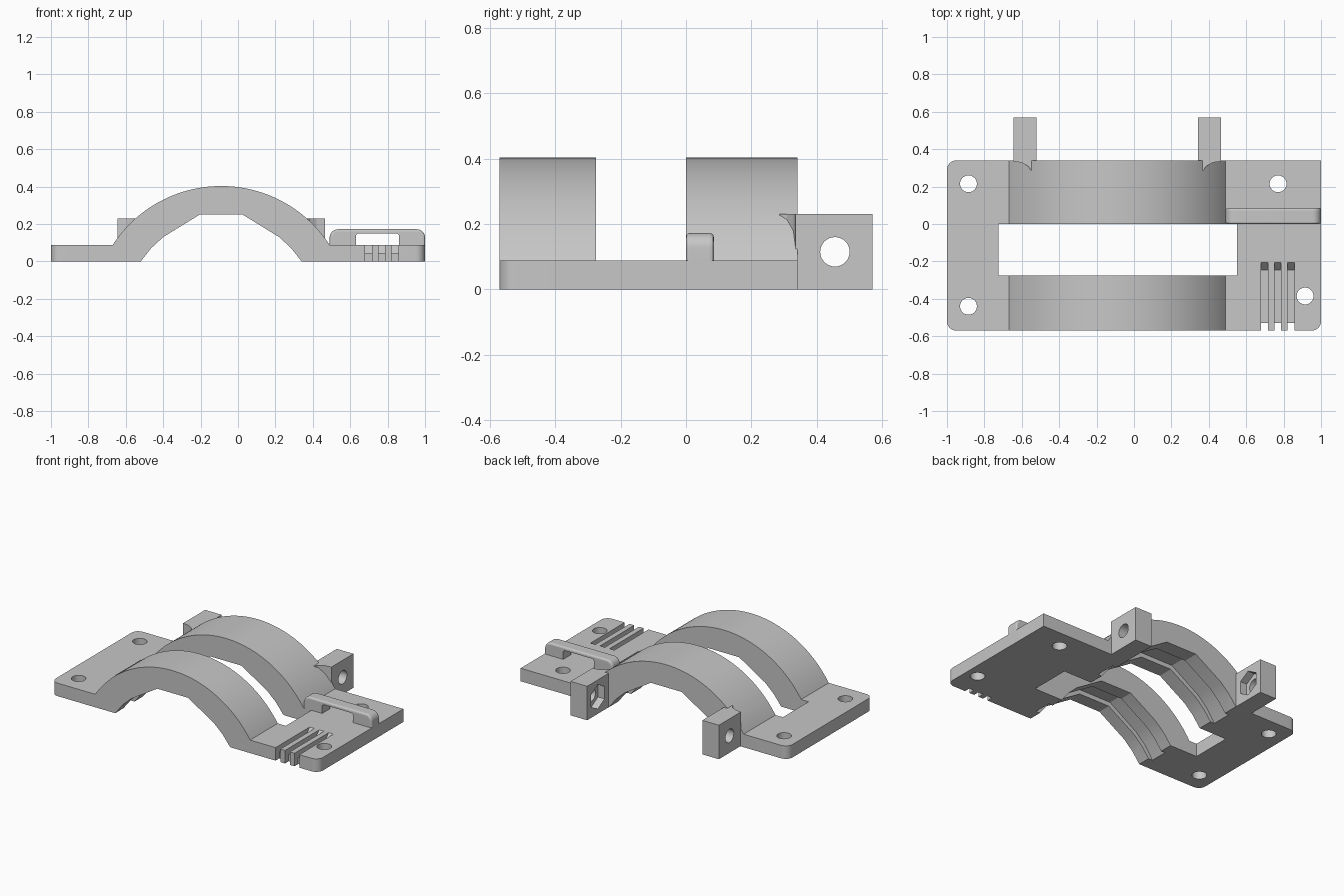
import bpy, bmesh, math
from mathutils import Vector

cube = bpy.data.objects.get("Cube")
if cube:
    bpy.data.objects.remove(cube, do_unlink=True)

grey = bpy.data.materials.new("plain grey")
grey.use_nodes = True
COLOUR = (0.57, 0.57, 0.57, 1)
grey.diffuse_color = COLOUR
grey.node_tree.nodes["Principled BSDF"].inputs["Base Color"].default_value = COLOUR

CX = -0.09                        # arch centre line
FRONT, BACK, THICK = -0.57, 0.34, 0.088


def prism(name, points, axis, lo, hi):
    """Extrude a 2D outline along an axis between lo and hi."""
    place = {"x": lambda a, b, t: (t, a, b),
             "y": lambda a, b, t: (a, t, b),
             "z": lambda a, b, t: (a, b, t)}[axis]
    bm = bmesh.new()
    face = bm.faces.new([bm.verts.new(place(a, b, lo)) for a, b in points])
    out = bmesh.ops.extrude_face_region(bm, geom=[face])
    moved = [g for g in out["geom"] if isinstance(g, bmesh.types.BMVert)]
    bmesh.ops.translate(bm, vec=Vector(place(0, 0, hi - lo)), verts=moved)
    bmesh.ops.recalc_face_normals(bm, faces=bm.faces)
    mesh = bpy.data.meshes.new(name)
    bm.to_mesh(mesh)
    bm.free()
    mesh.materials.append(grey)
    obj = bpy.data.objects.new(name, mesh)
    bpy.context.collection.objects.link(obj)
    return obj


def rect(a0, a1, b0, b1):
    return [(a0, b0), (a1, b0), (a1, b1), (a0, b1)]


def arc(a, b, r, start, end, n):
    return [(a + r * math.cos(math.radians(start + (end - start) * i / n)),
             b + r * math.sin(math.radians(start + (end - start) * i / n)))
            for i in range(n + 1)]


def circle(a, b, r, n=32, turn=0):
    return arc(a, b, r, turn, turn + 360, n)[:-1]


def mirrored(half):
    """Close a half profile about the arch centre line."""
    return [(CX + x, z) for x, z in half] + [(CX - x, z) for x, z in reversed(half)]


def combine(target, tool, operation):
    mod = target.modifiers.new(operation.title(), "BOOLEAN")
    mod.operation, mod.object, mod.solver = operation, tool, "EXACT"
    bpy.context.view_layer.objects.active = target
    bpy.ops.object.modifier_apply(modifier=mod.name)
    bpy.data.objects.remove(tool, do_unlink=True)


def add(tool):
    combine(body, tool, "UNION")


def cut(tool):
    combine(body, tool, "DIFFERENCE")


# Base plate with three rounded corners
R = 0.05
outline = (arc(-1 + R, FRONT + R, R, 180, 270, 8) + arc(1 - R, FRONT + R, R, 270, 360, 8)
           + [(1, BACK)] + arc(-1 + R, BACK - R, R, 90, 180, 8))
body = prism("clamp_body", outline, "z", 0, THICK)

# Two arched bands
BANDS = ((FRONT, -0.275), (0, BACK))
RAD, CZ = 0.691, -0.288
spread = math.degrees(math.acos((0.01 - CZ) / RAD))
band = arc(CX, CZ, RAD, 90 - spread, 90 + spread, 64)
for y0, y1 in BANDS:
    add(prism("arch_band", band, "y", y0, y1))

# Faceted channel under the bands, each with a shallow recess between two lips
channel = mirrored([(0.43, -0.1), (0.43, 0), (0.375, 0.07), (0.31, 0.13), (0.115, 0.25)])
cut(prism("channel_cutter", channel, "y", FRONT - 0.1, BACK + 0.1))
recess = mirrored([(0.46, -0.1), (0.46, 0), (0.4, 0.085), (0.33, 0.15), (0.125, 0.28)])
for y0, y1 in BANDS:
    lip = (y1 - y0) * 0.3
    cut(prism("recess_cutter", recess, "y", y0 + lip, y1 - lip))

# Slot between the bands
cut(prism("slot_cutter", rect(-0.725, 0.55, -0.275, 0), "z", -0.1, 0.2))

# Bolt lugs with a flared root blending into the rear band
lug = [(0.341, 0.3), (0.37, 0.285), (0.385, 0.308), (0.42, 0.328),
       (0.465, 0.335), (0.465, 0.57), (0.341, 0.57)]
for side in (1, -1):
    pts = [(x if side > 0 else 2 * CX - x, y) for x, y in lug]
    add(prism("bolt_lug", pts, "z", 0, 0.23))

# Mounting holes
for x, y in ((-0.885, 0.215), (-0.885, -0.44), (0.77, 0.215), (0.915, -0.385)):
    cut(prism("hole_cutter", circle(x, y, 0.045), "z", -0.1, 0.2))

# Bolt holes and hexagonal nut pockets on the inner lug faces
BY, BZ = 0.455, 0.115
for side in (1, -1):
    span = sorted((CX + side * 0.4, CX + side * 0.6))
    cut(prism("bolt_cutter", circle(BY, BZ, 0.045), "x", *span))
    span = sorted((CX + side * 0.4, CX + side * 0.48))
    cut(prism("nut_cutter", circle(BY, BZ, 0.083, 6, 30), "x", *span))

# Shallow cable grooves with ramped ends and open notches at the front edge
groove = [(FRONT - 0.1, 0.045), (-0.245, 0.045), (-0.205, THICK), (-0.205, 0.2),
          (FRONT - 0.1, 0.2)]
for i in range(3):
    x = 0.68 + 0.071 * i
    cut(prism("groove_cutter", groove, "x", x, x + 0.036))
    cut(prism("notch_cutter", rect(x, x + 0.036, FRONT - 0.1, -0.53), "z", -0.1, 0.2))

# Strap guide: rounded bar with a window beneath
bar = ([(0.49, 0.05), (1, 0.05)] + arc(0.955, 0.127, 0.045, 0, 90, 8)
       + arc(0.535, 0.127, 0.045, 90, 180, 8))
guide = prism("strap_guide", bar, "y", 0, 0.085)
bevel = guide.modifiers.new("Bevel", "BEVEL")
bevel.width, bevel.segments, bevel.limit_method = 0.012, 3, "ANGLE"
bevel.angle_limit = math.radians(40)
bpy.context.view_layer.objects.active = guide
bpy.ops.object.modifier_apply(modifier=bevel.name)
window = [(0.63, THICK), (0.86, THICK), (0.86, 0.14), (0.85, 0.15), (0.64, 0.15), (0.63, 0.14)]
combine(guide, prism("window_cutter", window, "y", -0.1, 0.2), "DIFFERENCE")
trim = prism("trim_cutter", rect(0.4, 1.1, -0.1, 0.2), "z", 0, THICK - 0.003)
combine(guide, trim, "DIFFERENCE")

# Smooth curves, crisp edges
for obj in (body, guide):
    bpy.ops.object.select_all(action="DESELECT")
    obj.select_set(True)
    bpy.context.view_layer.objects.active = obj
    bpy.ops.object.shade_smooth_by_angle(angle=math.radians(12))
